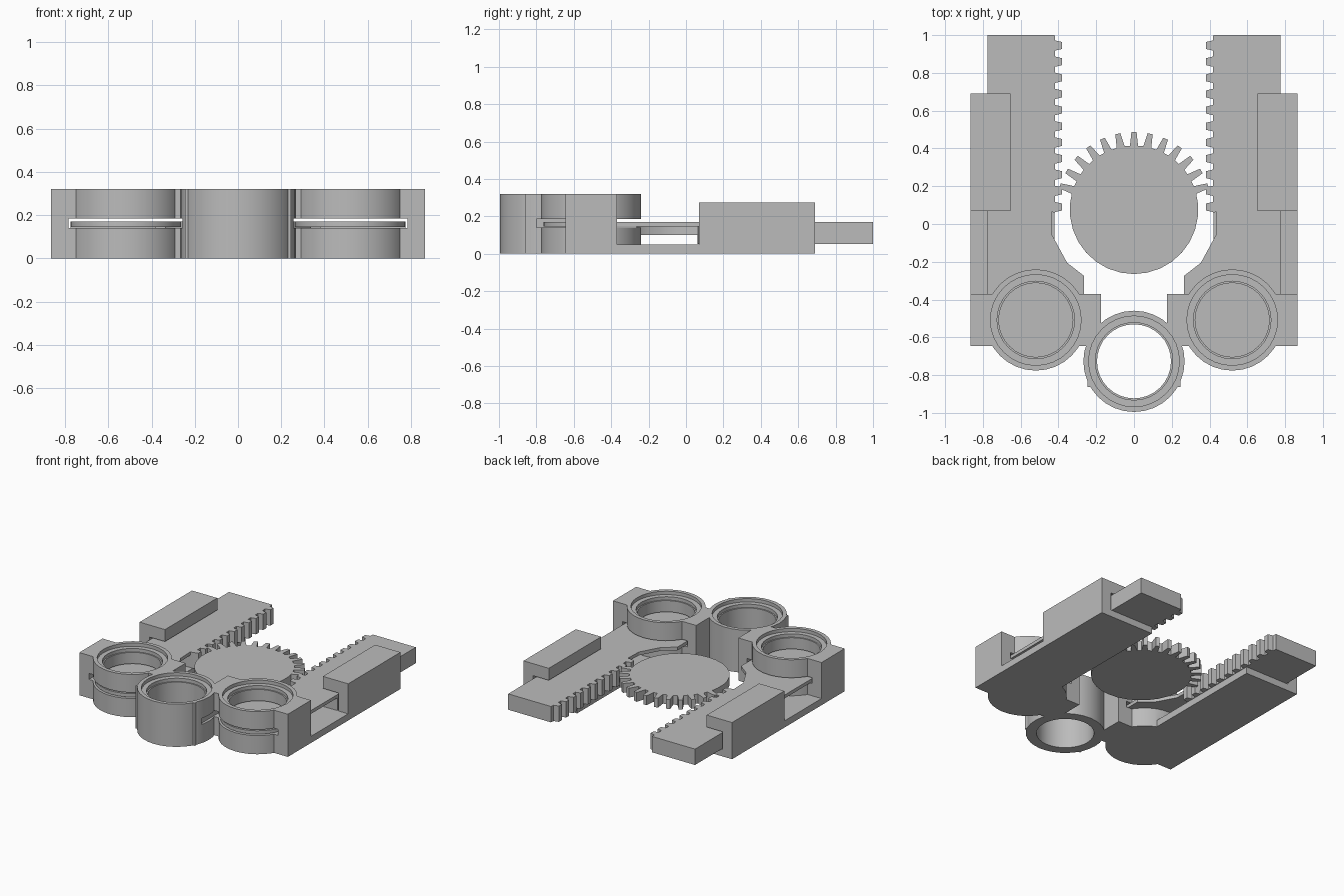
import bpy, bmesh
from math import cos, sin, radians

cube = bpy.data.objects.get("Cube")
if cube:
    bpy.data.objects.remove(cube, do_unlink=True)

grey = bpy.data.materials.new("plain_grey")
grey.use_nodes = True
COLOUR = (0.5, 0.5, 0.5, 1)
grey.diffuse_color = COLOUR
grey.node_tree.nodes["Principled BSDF"].inputs["Base Color"].default_value = COLOUR


def prism(name, points, z0, z1):
    """Extrude a flat outline from z0 to z1."""
    bm = bmesh.new()
    base = bm.faces.new([bm.verts.new((x, y, z0)) for x, y in points])
    grown = bmesh.ops.extrude_face_region(bm, geom=[base])["geom"]
    bmesh.ops.translate(bm, vec=(0, 0, z1 - z0),
                        verts=[g for g in grown if isinstance(g, bmesh.types.BMVert)])
    bmesh.ops.recalc_face_normals(bm, faces=bm.faces)
    mesh = bpy.data.meshes.new(name)
    bm.to_mesh(mesh)
    bm.free()
    mesh.materials.append(grey)
    ob = bpy.data.objects.new(name, mesh)
    bpy.context.collection.objects.link(ob)
    return ob


def box(name, x0, x1, y0, y1, z0, z1):
    return prism(name, [(x0, y0), (x1, y0), (x1, y1), (x0, y1)], z0, z1)


def arc(cx, cy, r, a0, a1, steps):
    angles = [radians(a0 + (a1 - a0) * i / steps) for i in range(steps + 1)]
    return [(cx + r * cos(a), cy + r * sin(a)) for a in angles]


def disc(name, cx, cy, r, z0, z1):
    return prism(name, arc(cx, cy, r, 0, 360, 32)[:-1], z0, z1)


def combine(target, tools, operation):
    """Apply booleans and remove the tool objects."""
    for tool in tools:
        tool.hide_render = True
        mod = target.modifiers.new("join", "BOOLEAN")
        mod.operation, mod.object, mod.solver = operation, tool, "EXACT"
    graph = bpy.context.evaluated_depsgraph_get()
    graph.update()
    mesh = bpy.data.meshes.new_from_object(target.evaluated_get(graph))
    target.modifiers.clear()
    target.data = mesh
    for tool in tools:
        bpy.data.objects.remove(tool, do_unlink=True)


def bore(cx, cy, bottom):
    """Stepped seat and bore of one barrel."""
    return [disc("cutter", cx, cy, r, z, 0.4)
            for r, z in ((0.24, 0.295), (0.205, 0.27), (0.196, bottom))]


HEIGHT, BARREL_R = 0.32, 0.268
SIDE_X, SIDE_Y, MID_Y = 0.52, -0.508, -0.727
parts = []

# Housing: three barrels, side blocks, floors and rail guides
housing = disc("housing", 0, MID_Y, BARREL_R, 0, HEIGHT)
solids = [box("middle_block", -0.245, 0.245, -0.862, -0.6, 0, HEIGHT)]
cutters = bore(0, MID_Y, -0.1)
for s in (-1, 1):
    solids += [
        box("front_block", s * 0.175, s * 0.865, -0.645, -0.37, 0, HEIGHT),
        disc("side_barrel", s * SIDE_X, SIDE_Y, BARREL_R, 0, HEIGHT),
        box("floor", s * 0.42, s * 0.865, -0.4, 0.69, 0, 0.05),
        box("rail_guide", s * 0.655, s * 0.865, 0.07, 0.69, 0, 0.275),
    ]
    cutters += bore(s * SIDE_X, SIDE_Y, 0.06)
    cutters += [
        box("gate_slot", s * 0.246, s * 0.785, -0.8, -0.2, 0.14, 0.185),
        box("rack_slot", s * 0.4, s * 0.785, 0.0, 0.75, 0.05, 0.185),
    ]
combine(housing, solids, "UNION")
combine(housing, cutters, "DIFFERENCE")
parts.append(housing)

# Sliding racks with teeth, and the thin gate plates they push
for s, side in ((-1, "right"), (1, "left")):
    outline = [(0.775, 0.07), (0.775, 1.0), (0.42, 1.0)]
    for i in range(11):
        y = 0.945 - i * 0.0855
        outline += [(0.417, y + 0.027), (0.38, y + 0.018),
                    (0.38, y - 0.018), (0.417, y - 0.027)]
    outline.append((0.42, 0.062))
    parts.append(prism(side + "_rack", [(s * x, y) for x, y in outline], 0.051, 0.17))

    plate = [(0.775, 0.07), (0.438, 0.07), (0.433, -0.06), (0.354, -0.205), (0.264, -0.275)]
    plate += arc(SIDE_X, SIDE_Y, 0.255, 180, 360, 16)
    parts.append(prism(side + "_gate_plate", [(s * x, y) for x, y in plate], 0.145, 0.17))

# Gear with teeth on its rear half only
gear = []
for i in range(-15, 15):
    a = 90 + 12 * i
    shape = [(0.34, -3.6), (0.412, -1.9), (0.412, 1.9), (0.34, 3.6)] if abs(i) <= 6 else [(0.34, 0)]
    gear += [(r * cos(radians(a + d)), 0.075 + r * sin(radians(a + d))) for r, d in shape]
parts.append(prism("half_toothed_gear", gear, 0.1, 0.17))

# Smooth the round walls while keeping edges crisp
bpy.ops.object.select_all(action="DESELECT")
for ob in parts:
    ob.select_set(True)
bpy.context.view_layer.objects.active = housing
bpy.ops.object.shade_smooth_by_angle(angle=radians(20))
